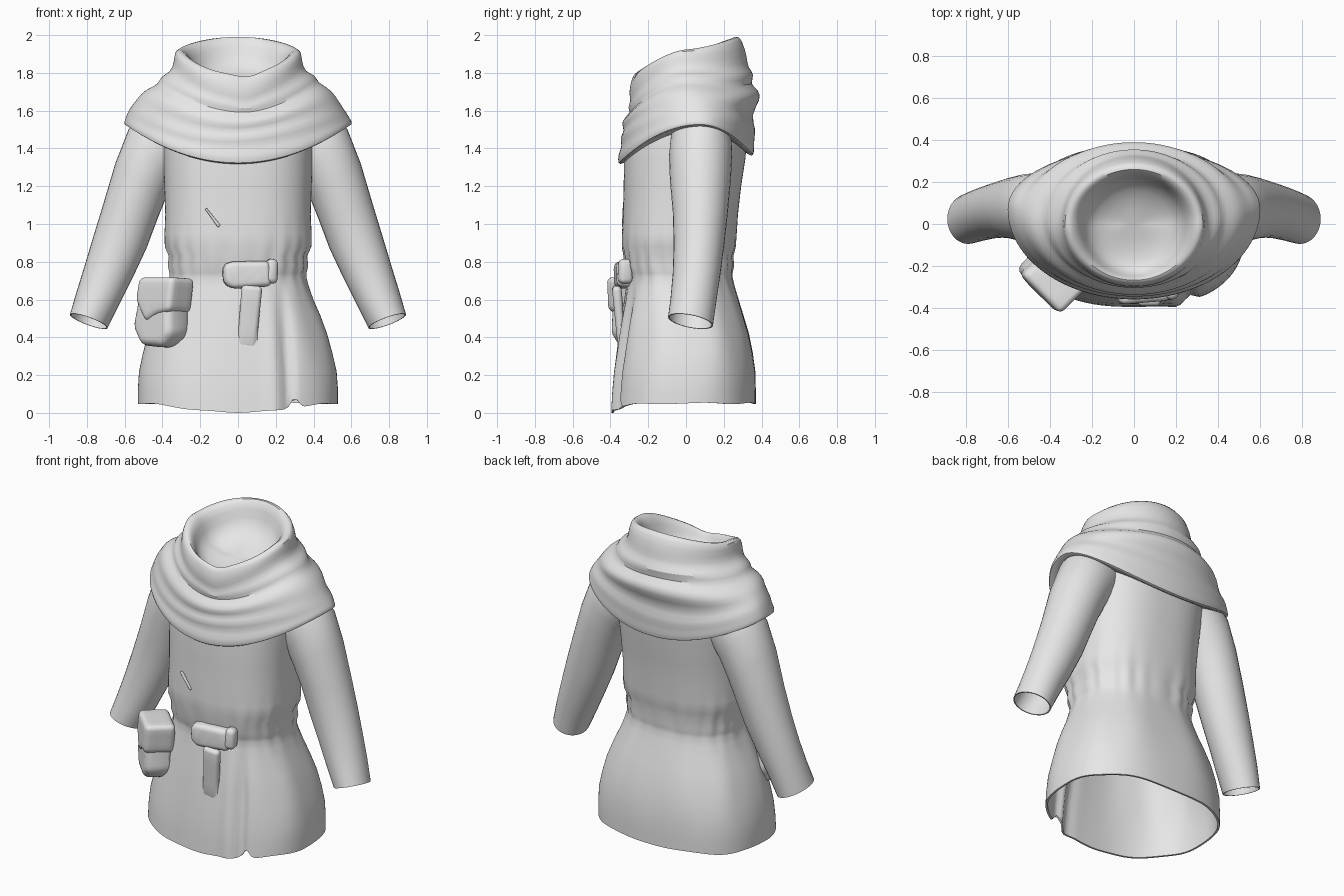
import bpy, bmesh, math
from mathutils import Vector, Matrix

if "Cube" in bpy.data.objects:
    bpy.data.objects.remove(bpy.data.objects["Cube"])

cloth = bpy.data.materials.new("grey cloth")
cloth.diffuse_color = (0.8, 0.8, 0.8, 1)
cloth.use_nodes = True
cloth.node_tree.nodes["Principled BSDF"].inputs["Base Color"].default_value = cloth.diffuse_color


def finish(bm, name, subdiv=0, angle=50):
    bmesh.ops.recalc_face_normals(bm, faces=bm.faces)
    me = bpy.data.meshes.new(name)
    bm.to_mesh(me)
    bm.free()
    ob = bpy.data.objects.new(name, me)
    bpy.context.collection.objects.link(ob)
    me.materials.append(cloth)
    if subdiv:
        ob.modifiers.new("smooth", 'SUBSURF').levels = subdiv
        ob.modifiers["smooth"].render_levels = subdiv
    bpy.ops.object.select_all(action='DESELECT')
    ob.select_set(True)
    bpy.context.view_layer.objects.active = ob
    bpy.ops.object.shade_smooth_by_angle(angle=math.radians(angle))
    return ob


def loft(name, rings, subdiv=0, angle=50):
    """Skin closed rings of points and cap both ends."""
    bm = bmesh.new()
    vs = [[bm.verts.new(p) for p in r] for r in rings]
    n = len(vs[0])
    for a, b in zip(vs, vs[1:]):
        for i in range(n):
            j = (i + 1) % n
            bm.faces.new((a[i], a[j], b[j], b[i]))
    for r in (vs[0], vs[-1]):
        c = bm.verts.new(sum((v.co for v in r), Vector()) / n)
        for i in range(n):
            bm.faces.new((r[i], r[(i + 1) % n], c))
    return finish(bm, name, subdiv, angle)


def power(v, e):
    return math.copysign(abs(v) ** e, v)


def bump(v, centre, width):
    return math.exp(-((v - centre) / width) ** 2)


# --- tunic body: height, half width, front y, back y
SECTIONS = [
    (0.05, .53, -.395, .37), (0.12, .53, -.39, .37), (0.22, .523, -.38, .368),
    (0.32, .50, -.365, .355), (0.42, .472, -.352, .335), (0.52, .435, -.338, .305),
    (0.60, .40, -.325, .28), (0.67, .375, -.315, .258), (0.715, .362, -.308, .246),
    (0.74, .362, -.312, .245), (0.78, .37, -.325, .252), (0.83, .365, -.328, .248),
    (0.88, .388, -.338, .262), (0.95, .39, -.338, .268), (1.05, .385, -.334, .275),
    (1.2, .39, -.33, .292), (1.35, .395, -.328, .315), (1.48, .40, -.315, .325),
    (1.6, .38, -.28, .31), (1.68, .30, -.24, .27)]
SEG = 128


def body_ring(z, w, f, b, inset=0.0, hem=0.0):
    pts, cy, d = [], (f + b) / 2, (b - f) / 2
    for i in range(SEG):
        t = 2 * math.pi * i / SEG
        s, c = math.sin(t), math.cos(t)
        # gathers at the waist and soft folds down the skirt
        k = 1 + .011 * bump(z, .80, .11) * (math.cos(22 * t) + .6 * math.sin(13 * t))
        k += .010 * bump(z, .45, .22) * math.cos(9 * t + .6)
        x = (w - inset) * power(s, .8) * k
        y = cy - (d - inset) * power(c, .8) * k
        if c > 0 and z < .75:                       # long fold above the hem slit
            y += .028 * bump(x, .27 - .05 * z, .03) * min(1, (.75 - z) * 3)
            y -= .014 * bump(x, .20 - .05 * z, .045) * min(1, (.75 - z) * 3)
        dz = 0
        if hem:
            dz = -.040 * max(0, c) ** 4 - .014 * bump(x, 0, .12) * (c > 0) + .004 * math.cos(7 * t)
            if c > 0:
                dz += .055 * bump(x, .30, .028)
        pts.append((x, y, z + dz * hem))
    return pts


outer = [body_ring(*s, hem=max(0, 1 - i * .45)) for i, s in enumerate(SECTIONS)]
inner = [body_ring(*SECTIONS[i], inset=.012, hem=max(0, 1 - i * .45))
         for i in range(16, -1, -1)]
loft("tunic_body", inner + outer, angle=60)

# --- cowl: front y, front z, half width, side y, side z, back y, back z
COWL = [
    (-.12, 1.70, .12, 0, 1.73, .11, 1.77), (-.225, 1.70, .23, 0, 1.77, .212, 1.84),
    (-.25, 1.77, .25, 0, 1.88, .228, 1.95), (-.268, 1.805, .295, 0, 1.928, .26, 2.003),
    (-.288, 1.78, .335, 0, 1.925, .295, 1.985), (-.305, 1.70, .338, 0, 1.86, .325, 1.88),
    (-.290, 1.66, .355, .01, 1.805, .325, 1.83), (-.312, 1.625, .412, .02, 1.785, .368, 1.79),
    (-.29, 1.60, .42, .03, 1.745, .335, 1.735), (-.325, 1.575, .475, .04, 1.72, .385, 1.70),
    (-.345, 1.54, .515, .05, 1.685, .40, 1.65), (-.322, 1.50, .545, .06, 1.64, .34, 1.57),
    (-.355, 1.46, .575, .07, 1.60, .372, 1.50), (-.335, 1.415, .59, .07, 1.57, .36, 1.45),
    (-.362, 1.365, .602, .07, 1.545, .362, 1.40), (-.360, 1.315, .605, .075, 1.525, .358, 1.36),
    (-.34, 1.315, .585, .075, 1.52, .338, 1.36), (-.27, 1.36, .42, .06, 1.50, .28, 1.41)]


def cowl_ring(i, row):
    yf, zf, w, ys, zs, yb, zb = row
    pts = []
    for j in range(64):
        t = 2 * math.pi * j / 64
        s, c = math.sin(t), math.cos(t)
        y = ys + (yf - ys) * c if c > 0 else ys - (yb - ys) * c
        z = zs + ((zf if c > 0 else zb) - zs) * abs(c) ** (1.5 if i < 5 else 2)
        x = w * s
        if c > 0 and 2 <= i <= 7:                   # overlapping dip at the throat
            z -= .018 * bump(x, .05, .07)
        # uneven drape of the folds
        z += .012 * math.sin(3 * t + .5 * i) * max(0, min(1, (i - 6) / 3, (14 - i) / 2))
        pts.append((x, y, z))
    return pts


loft("cowl", [cowl_ring(i, r) for i, r in enumerate(COWL)], subdiv=1, angle=80)

# --- sleeves: outer x, outer z, inner x, inner z, front y, back y
SLEEVE = [
    (.36, 1.66, .20, 1.42, -.03, .20), (.50, 1.60, .27, 1.32, -.08, .24),
    (.58, 1.50, .34, 1.22, -.09, .245), (.65, 1.32, .38, 1.14, -.085, .237),
    (.715, 1.10, .425, 1.03, -.07, .222), (.77, .92, .485, .87, -.065, .203),
    (.815, .77, .56, .71, -.07, .183), (.855, .64, .63, .57, -.082, .163),
    (.89, .52, .69, .45, -.095, .143)]


def sleeve_ring(row, side, scale=1.0, tilt=0.0):
    ox, oz, ix, iz, f, b = row
    mx, mz, my = (ox + ix) / 2, (oz + iz) / 2, (f + b) / 2
    pts = []
    for i in range(32):
        t = 2 * math.pi * i / 32
        c, s = math.cos(t) * scale, math.sin(t) * scale
        pts.append((side * (mx + c * (ox - ix) / 2), my + s * (b - f) / 2,
                    mz + c * (oz - iz) / 2 - tilt * s))
    return pts


for side, label in ((-1, "right_sleeve"), (1, "left_sleeve")):
    last = len(SLEEVE) - 1
    rings = [sleeve_ring(r, side, 1, .022 * (i == last)) for i, r in enumerate(SLEEVE)]
    rings += [sleeve_ring(SLEEVE[i], side, .94, .022 * (i == last)) for i in range(last, 2, -1)]
    loft(label, rings)


def hug_body(co):
    """Move a point that lies inside the tunic out to its surface."""
    for a, b in zip(SECTIONS, SECTIONS[1:]):
        if a[0] <= co.z <= b[0]:
            k = (co.z - a[0]) / (b[0] - a[0])
            w, f, r = (a[n] + (b[n] - a[n]) * k for n in (1, 2, 3))
            cy, d = (f + r) / 2, (r - f) / 2
            q = (abs(co.x / w) ** 2.5 + abs((co.y - cy) / d) ** 2.5) ** .4 / .99
            if q < 1:
                co.x, co.y = co.x / q, cy + (co.y - cy) / q


# --- soft padded pieces: an upright outline (x, z) given thickness and rounded
def pad(name, outline, depth, loc, turn=0, lean=0, roll=0, bevel=.03):
    bm = bmesh.new()
    face = bm.faces.new([bm.verts.new((x, -depth / 2, z)) for x, z in outline])
    ext = bmesh.ops.extrude_face_region(bm, geom=[face], use_keep_orig=True)
    for v in [g for g in ext['geom'] if isinstance(g, bmesh.types.BMVert)]:
        v.co.y = depth / 2
    bmesh.ops.recalc_face_normals(bm, faces=bm.faces)
    bmesh.ops.bevel(bm, geom=bm.edges[:], offset=bevel, segments=4, profile=.5, affect='EDGES')
    bmesh.ops.triangulate(bm, faces=[f for f in bm.faces if len(f.verts) > 4])
    for _ in range(2):
        long_edges = [e for e in bm.edges if e.calc_length() > .05]
        bmesh.ops.subdivide_edges(bm, edges=long_edges, cuts=1, use_grid_fill=True)
    rot = (Matrix.Rotation(turn, 4, 'Z') @ Matrix.Rotation(lean, 4, 'X')
           @ Matrix.Rotation(roll, 4, 'Y'))
    bm.transform(Matrix.Translation(loc) @ rot)
    for v in bm.verts:
        hug_body(v.co)
    return finish(bm, name, angle=70)


def box(w, h, taper=1.0):
    return [(-w / 2, -h / 2), (w / 2, -h / 2), (w / 2 * taper, h / 2), (-w / 2 * taper, h / 2)]


T = math.radians(-45)
BAG = [(-.09, -.15), (.07, -.16), (.135, -.09), (.125, .13), (-.11, .13), (-.15, -.05)]
FLAP = [(-.11, .11), (.15, .11), (.13, -.07), (.02, -.09), (-.05, -.13), (-.13, -.01)]
pad("pouch_bag", BAG, .17, (-.40, -.255, .505), T, -.04, 0, .04)
pad("pouch_flap", FLAP, .18, (-.395, -.265, .605), T, -.05, 0, .03)

# --- belt knot and hanging strap
KNOT = [(-.125, -.045), (-.08, -.075), (.13, -.07), (.125, .065), (-.09, .07), (-.125, .045)]
pad("belt_knot", KNOT, .10, (.045, -.325, .735), .08, 0, -.04, .03)
pad("belt_knot_end", box(.075, .13, .8), .08, (.175, -.32, .75), .25, 0, .1, .028)
pad("belt_strap", box(.10, .33, 1.1), .05, (.06, -.352, .51), 0, .10, .09, .023)

# --- small crease across the chest
pad("chest_crease", box(.018, .12, .6), .022, (-.135, -.328, 1.035), 0, 0, -.65, .006)
